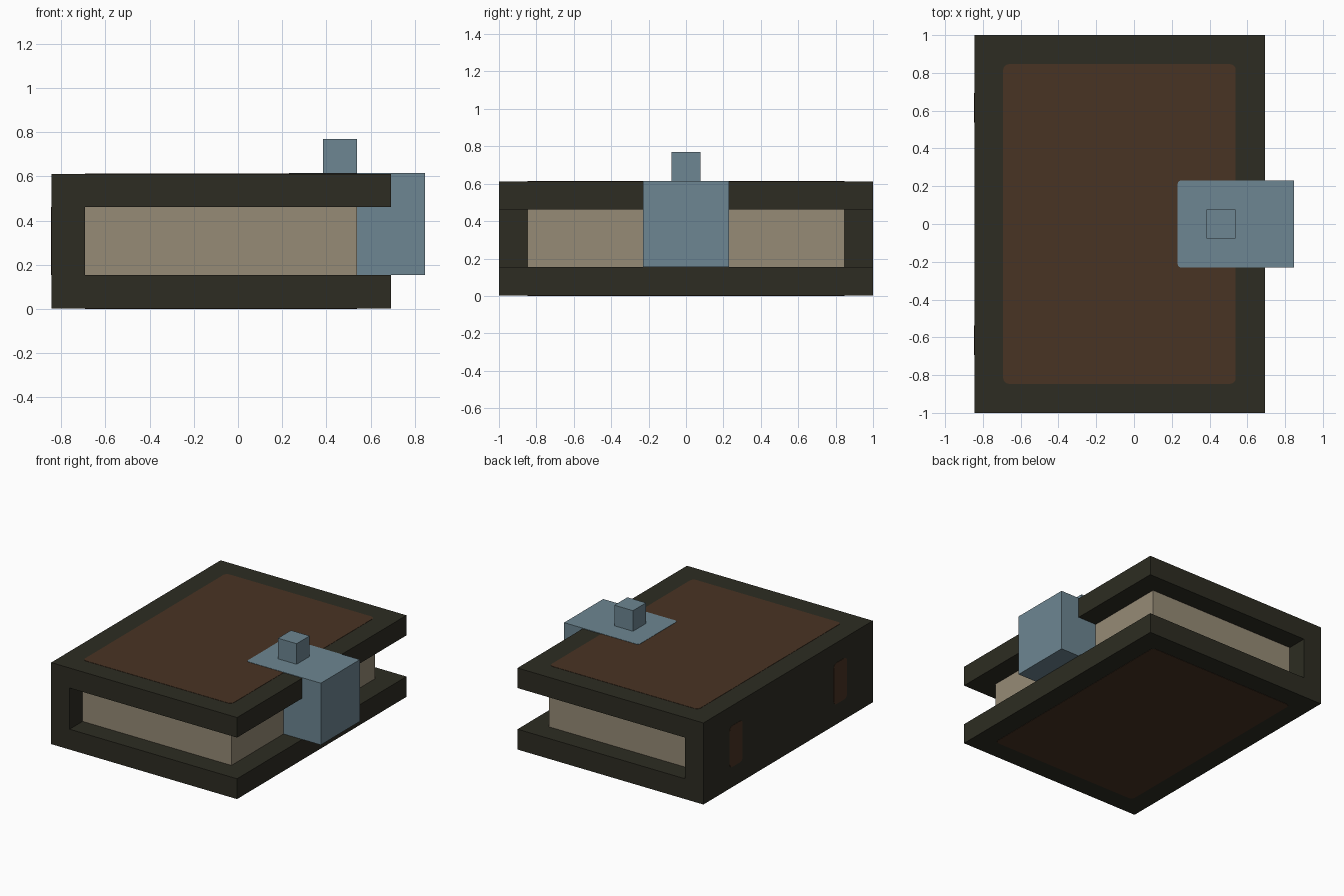
import bpy, bmesh
from mathutils import Matrix

cube = bpy.data.objects.get("Cube")
if cube:
    bpy.data.objects.remove(cube, do_unlink=True)

U = 1 / 13          # block grid unit
T = 0.002           # inlay plate step


def material(name, rgb):
    lin = [((c / 255 + 0.055) / 1.055) ** 2.4 for c in rgb] + [1]
    m = bpy.data.materials.new(name)
    m.use_nodes = True
    m.diffuse_color = lin
    bsdf = m.node_tree.nodes["Principled BSDF"]
    bsdf.inputs["Base Color"].default_value = lin
    bsdf.inputs["Roughness"].default_value = 0.8
    return m


COVER = material("dark olive leather", (45, 44, 34))
INLAY = material("brown leather", (73, 51, 35))
PAPER = material("aged paper", (150, 139, 118))
METAL = material("blue grey metal", (109, 134, 146))


def finish(name, bm, mat):
    bmesh.ops.recalc_face_normals(bm, faces=bm.faces)
    me = bpy.data.meshes.new(name)
    bm.to_mesh(me)
    bm.free()
    me.materials.append(mat)
    ob = bpy.data.objects.new(name, me)
    bpy.context.collection.objects.link(ob)
    return ob


def box(name, lo, hi, mat, round_axis=None, radius=0.03):
    """Box between two corners; edges along round_axis may be rounded."""
    bm = bmesh.new()
    size = [b - a for a, b in zip(lo, hi)]
    mid = [(a + b) / 2 for a, b in zip(lo, hi)]
    bmesh.ops.create_cube(bm, size=1, matrix=Matrix.Translation(mid) @ Matrix.Diagonal((*size, 1)))
    if round_axis is not None:
        edges = [e for e in bm.edges
                 if abs((e.verts[0].co - e.verts[1].co)[round_axis]) > 1e-5]
        bmesh.ops.bevel(bm, geom=edges, offset=radius, segments=4, profile=0.5, affect='EDGES')
    return finish(name, bm, mat)


def extrude_profile(name, pts, y, mat, round_x=None):
    """Extrude an xz outline from -y to y; round the plate corners at round_x."""
    bm = bmesh.new()
    face = bm.faces.new([bm.verts.new((x, -y, z)) for x, z in pts])
    ext = bmesh.ops.extrude_face_region(bm, geom=[face])["geom"]
    for v in ext:
        if isinstance(v, bmesh.types.BMVert):
            v.co.y = y
    if round_x is not None:
        edges = [e for e in bm.edges if all(abs(v.co.x - round_x) < 1e-5 for v in e.verts)
                 and abs(e.verts[0].co.y - e.verts[1].co.y) < 1e-5]
        bmesh.ops.bevel(bm, geom=edges, offset=0.02, segments=3, profile=0.5, affect='EDGES')
    return finish(name, bm, mat)


# Main levels
left, right, top = -11 * U, 9 * U, 8 * U
spine, page_edge = -9 * U, 7 * U
low, high = 2 * U, 6 * U

# Cover: both boards and the spine as one C-shaped outline
cx, ct = left + T, top - 2 * T
extrude_profile("cover", [(cx, T), (right, T), (right, low), (spine, low),
                          (spine, high), (right, high), (right, ct), (cx, ct)], 1, COVER)

# Page block
box("pages", (spine, -11 * U, low), (page_edge, 11 * U, high), PAPER)

# Leather inlays on both boards and on the spine
box("front_board_inlay", (spine, -11 * U, ct - T), (page_edge, 11 * U, ct + T), INLAY, 2)
box("back_board_inlay", (spine, -11 * U, 0), (page_edge, 11 * U, 2 * T), INLAY, 2)
for side, y0 in (("front", -9 * U), ("back", 7 * U)):
    box(side + "_spine_inlay", (left, y0, low), (left + 2 * T, y0 + 2 * U, high), INLAY, 0)

# Clasp: block at the page edge that wraps over the board as a thin plate
extrude_profile("clasp", [(page_edge, low), (11 * U, low), (11 * U, top), (3 * U, top),
                          (3 * U, ct), (right, ct), (right, high), (page_edge, high)],
                3 * U, METAL, round_x=3 * U)
box("clasp_knob", (5 * U, -U, top - T), (7 * U, U, 10 * U), METAL)
